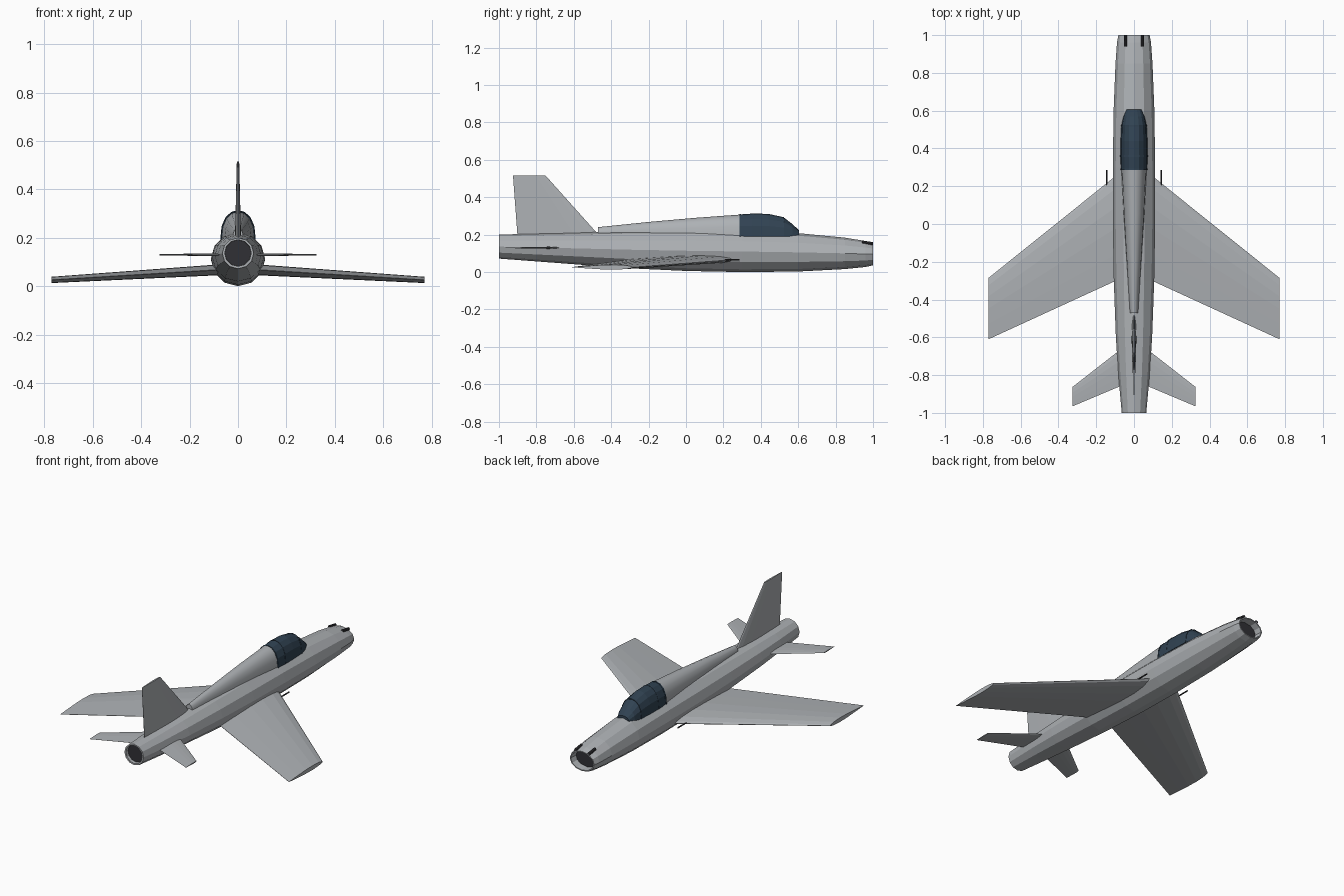
import bpy, bmesh, math
from mathutils import Vector

if "Cube" in bpy.data.objects:
    bpy.data.objects.remove(bpy.data.objects["Cube"])


def material(name, color):
    m = bpy.data.materials.new(name)
    m.diffuse_color = (*color, 1)
    m.use_nodes = True
    m.node_tree.nodes["Principled BSDF"].inputs["Base Color"].default_value = m.diffuse_color
    return m


GREY = material("airframe_grey", (0.42, 0.44, 0.46))
DARK = material("dark_opening", (0.03, 0.03, 0.035))
GLASS = material("canopy_glass", (0.03, 0.055, 0.085))


def loft(name, rings, mat, caps=(True, True), smooth=None):
    """Skin a list of closed rings of equal length."""
    bm = bmesh.new()
    rows = [[bm.verts.new(p) for p in r] for r in rings]
    n = len(rows[0])
    for a, b in zip(rows, rows[1:]):
        for i in range(n):
            j = (i + 1) % n
            bm.faces.new((a[i], a[j], b[j], b[i]))
    if caps[0]:
        bm.faces.new(rows[0])
    if caps[1]:
        bm.faces.new(rows[-1])
    bmesh.ops.recalc_face_normals(bm, faces=bm.faces)
    me = bpy.data.meshes.new(name)
    bm.to_mesh(me)
    bm.free()
    me.materials.append(mat)
    ob = bpy.data.objects.new(name, me)
    bpy.context.collection.objects.link(ob)
    if smooth:
        bpy.ops.object.select_all(action='DESELECT')
        ob.select_set(True)
        bpy.context.view_layer.objects.active = ob
        bpy.ops.object.shade_smooth_by_angle(angle=math.radians(smooth))
    return ob


def ellipse(y, hw, z0, z1, n=12):
    c, r = (z0 + z1) / 2, (z1 - z0) / 2
    return [(hw * math.sin(math.tau * i / n), y, c + r * math.cos(math.tau * i / n))
            for i in range(n)]


def arch(y, hw, base, top, n=8):
    return [(hw * math.cos(math.pi * i / n), y, base + (top - base) * math.sin(math.pi * i / n) ** 0.8)
            for i in range(n + 1)]


def airfoil(le, te, thick):
    """Symmetric airfoil outline as (y, offset) pairs."""
    xs = [0, 0.03, 0.12, 0.3, 0.5, 0.75, 1]
    ts = [0, 0.38, 0.78, 1, 0.9, 0.5, 0.05]
    up = [(le + (te - le) * x, thick * t) for x, t in zip(xs, ts)]
    return up + [(y, -o) for y, o in reversed(up[1:])]


def mirror(ob):
    m = ob.modifiers.new("mirror", 'MIRROR')
    m.use_mirror_merge = False
    return ob


# Fuselage: y, half width, bottom z, top z, with the end lips turned inwards
stations = [(-0.94, 0.053, 0.084, 0.19), (-1, 0.055, 0.082, 0.192),
            (-1, 0.065, 0.072, 0.2), (-0.8, 0.083, 0.057, 0.206),
            (-0.6, 0.096, 0.042, 0.212), (-0.3, 0.107, 0.02, 0.219),
            (0, 0.112, 0.006, 0.222), (0.3, 0.112, 0, 0.22),
            (0.6, 0.108, 0.003, 0.208), (0.85, 0.098, 0.016, 0.184),
            (0.96, 0.09, 0.027, 0.166), (1, 0.083, 0.036, 0.156),
            (1, 0.076, 0.042, 0.15), (0.92, 0.07, 0.047, 0.146)]
loft("fuselage", [ellipse(*s) for s in stations], GREY, (False, False))

# Dark back walls of the intake and exhaust
loft("exhaust_disc", [ellipse(-0.98, 0.0545, 0.0825, 0.1915),
                      ellipse(-0.96, 0.0545, 0.0825, 0.1915)], DARK)
loft("intake_disc", [ellipse(0.925, 0.0705, 0.0465, 0.1465),
                     ellipse(0.955, 0.073, 0.045, 0.148)], DARK)

# Dorsal spine behind the canopy
loft("spine", [arch(y, w, 0.19, t) for y, w, t in
               [(-0.47, 0.023, 0.24), (-0.2, 0.04, 0.268), (0.05, 0.056, 0.29),
                (0.285, 0.067, 0.307)]], GREY, smooth=40)

# Canopy glass
loft("canopy", [arch(y, w, 0.19, t) for y, w, t in
                [(0.285, 0.069, 0.308), (0.36, 0.072, 0.313), (0.44, 0.071, 0.311),
                 (0.52, 0.067, 0.294), (0.57, 0.056, 0.256), (0.605, 0.041, 0.222)]], GLASS)

# Canopy frame hoops
for i, (y, w, t) in enumerate([(0.29, 0.07, 0.309), (0.36, 0.072, 0.313), (0.52, 0.067, 0.294)]):
    loft(f"canopy_frame_{i + 1}", [arch(y - 0.004, w + 0.0015, 0.19, t + 0.0015),
                                   arch(y + 0.004, w + 0.001, 0.19, t + 0.001)], GLASS)


# Wings and tailplanes: x, leading y, trailing y, centre z, half thickness
def surface(name, sections):
    rings = [[(x, y, z + o) for y, o in airfoil(le, te, t)] for x, le, te, z, t in sections]
    return mirror(loft(name, rings, GREY))


surface("wings", [(0.04, 0.3, -0.275, 0.07, 0.023), (0.77, -0.285, -0.61, 0.026, 0.013)])
surface("tailplanes", [(0.04, -0.64, -0.845, 0.13, 0.006), (0.325, -0.862, -0.965, 0.13, 0.003)])

# Fin
loft("fin", [[(o, y, z) for y, o in airfoil(le, te, t)] for z, le, te, t in
             [(0.18, -0.45, -0.9, 0.013), (0.515, -0.75, -0.925, 0.005)]], GREY)


# Gun barrels on the wing roots and nose
def barrel(name, x, y0, y1, z0, z1, r):
    def ring(y, z):
        return [(p[0] + x, p[1], p[2]) for p in ellipse(y, r, z - r, z + r, 8)]
    return mirror(loft(name, [ring(y0, z0), ring(y1, z1)], DARK))


barrel("wing_guns", 0.145, 0.17, 0.285, 0.065, 0.065, 0.004)
barrel("nose_guns", 0.045, 0.94, 1.0, 0.16, 0.151, 0.009)
